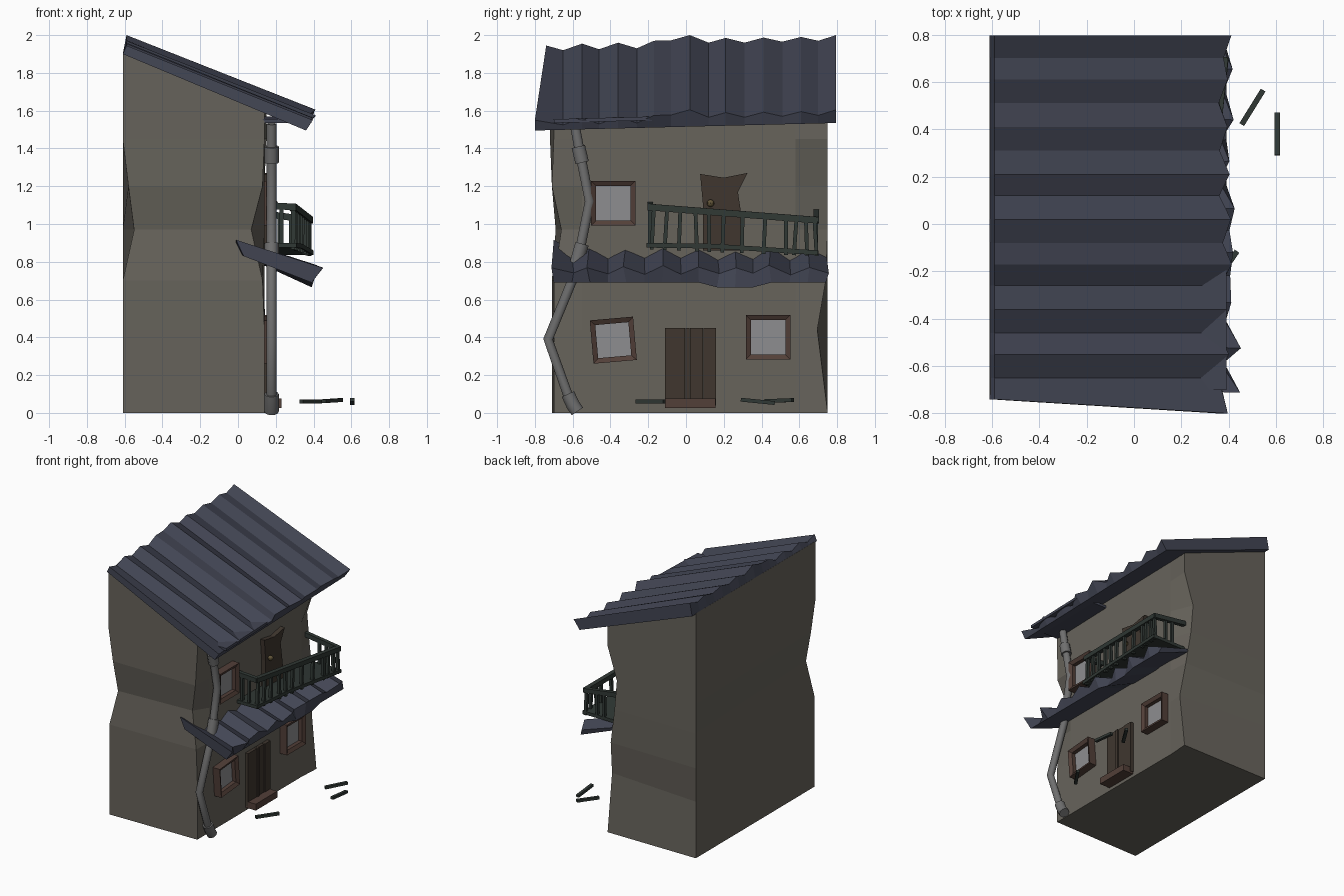
import bpy, bmesh, math, random
from mathutils import Vector, Matrix

if "Cube" in bpy.data.objects:
    bpy.data.objects.remove(bpy.data.objects["Cube"])

random.seed(4)


def material(name, rgb):
    m = bpy.data.materials.new(name)
    m.diffuse_color = (*rgb, 1)
    m.use_nodes = True
    m.node_tree.nodes["Principled BSDF"].inputs["Base Color"].default_value = m.diffuse_color
    return m


PLASTER = material("plaster", (0.135, 0.125, 0.105))
METAL = material("roof_metal", (0.055, 0.06, 0.088))
WOOD = material("dark_wood", (0.05, 0.037, 0.028))
TRIM = material("red_trim", (0.085, 0.05, 0.04))
GREEN = material("green_paint", (0.03, 0.04, 0.035))
PIPE = material("pipe_grey", (0.16, 0.16, 0.16))
GLASS = material("glass", (0.27, 0.27, 0.28))
BRASS = material("brass", (0.12, 0.09, 0.04))


def make(name, verts, faces, mat):
    me = bpy.data.meshes.new(name)
    me.from_pydata([tuple(v) for v in verts], [], faces)
    bm = bmesh.new()
    bm.from_mesh(me)
    bmesh.ops.recalc_face_normals(bm, faces=bm.faces[:])
    bm.to_mesh(me)
    bm.free()
    me.materials.append(mat)
    ob = bpy.data.objects.new(name, me)
    bpy.context.collection.objects.link(ob)
    return ob


def loft(name, rings, mat):
    """Closed skin through rings of equal point count, with end caps."""
    n = len(rings[0])
    faces = [(r * n + i, r * n + (i + 1) % n, (r + 1) * n + (i + 1) % n, (r + 1) * n + i)
             for r in range(len(rings) - 1) for i in range(n)]
    faces += [tuple(range(n)), tuple(range((len(rings) - 1) * n, len(rings) * n))]
    return make(name, [p for ring in rings for p in ring], faces, mat)


def panel(name, outline, x0, x1, mat):
    """Extrude a (y, z) outline along x."""
    return loft(name, [[(x, y, z) for y, z in outline] for x in (x0, x1)], mat)


def rect(y0, y1, z0, z1):
    return [(y0, z0), (y1, z0), (y1, z1), (y0, z1)]


def beam(name, a, b, w, h, mat):
    """Rectangular bar from a to b."""
    a, b = Vector(a), Vector(b)
    d = (b - a).normalized()
    up = Vector((0, 0, 1)) if abs(d.z) < 0.7 else Vector((1, 0, 0))
    s = d.cross(up).normalized()
    u = s.cross(d)
    return loft(name, [[p + s * w / 2 * i + u * h / 2 * j
                        for i, j in ((-1, -1), (1, -1), (1, 1), (-1, 1))] for p in (a, b)], mat)


def tube(name, path, r, sides=10):
    """Round pipe along a (y, z) path, mitred at the bends."""
    pts = [Vector((0.178, y, z)) for y, z in path]
    rings = []
    for i, p in enumerate(pts):
        t = (pts[min(i + 1, len(pts) - 1)] - pts[max(i - 1, 0)]).normalized()
        u = Vector((1, 0, 0))
        v = t.cross(u)
        rings.append([p + r * (math.cos(2 * math.pi * k / sides) * u
                               + math.sin(2 * math.pi * k / sides) * v) for k in range(sides)])
    ob = loft(name, rings, PIPE)
    bpy.context.view_layer.objects.active = ob
    ob.select_set(True)
    bpy.ops.object.shade_smooth_by_angle(angle=math.radians(40))
    ob.select_set(False)


# Crooked house walls: four corners plus two facade columns per level
def wall_ring(z, a=(0.14, -0.70), b=(0.15, 0.75), d=(-0.61, -0.71)):
    pts = [a, (0.14, -0.55), (0.14, 0.58), b, (-0.61, 0.75), d]
    return [(x, y, z if z is not None else 1.905 - 0.39 * (x + 0.61)) for x, y in pts]


loft("house_walls", [
    wall_ring(0),
    wall_ring(0.44, b=(0.15, 0.695)),
    wall_ring(0.70, a=(0.13, -0.70), b=(0.13, 0.74)),
    wall_ring(0.97, a=(0.07, -0.66), b=(0.09, 0.75), d=(-0.55, -0.69)),
    wall_ring(1.20, a=(0.13, -0.71), b=(0.07, 0.75), d=(-0.58, -0.71)),
    wall_ring(1.45, d=(-0.61, -0.72)),
    wall_ring(None, d=(-0.61, -0.72))], PLASTER)

# Main roof: pleated top on a flat underside
roof = [(-0.74, 1.945), (-0.65, 1.92), (-0.55, 1.955), (-0.46, 1.925), (-0.36, 1.96),
        (-0.26, 1.93), (-0.17, 1.97), (-0.08, 1.972), (0.02, 2.0), (0.12, 1.96), (0.21, 1.985),
        (0.31, 1.96), (0.41, 1.987), (0.51, 1.965), (0.61, 1.99), (0.70, 1.97), (0.795, 2.0)]
rings = []
for i, (y, z) in enumerate(roof):
    ye = -0.80 if i == 0 else y
    xe = (0.40 if i % 2 == 0 else 0.365) + random.uniform(-0.01, 0.015)
    rings.append([(-0.59, y, z), (xe, ye, z - 0.395), (0.36, ye, 1.495 + 0.025 * (ye + 0.8)),
                  (-0.61, y, 1.90)])
loft("main_roof", rings, METAL)

# Loose sheet tucked under the eave
beam("eave_sheet", (0.24, -0.70, 1.545), (0.24, -0.15, 1.56), 0.30, 0.02, METAL).rotation_euler = (0, 0, 0)

# Awning between the floors: ragged pleats
rings = []
for i in range(16):
    y = -0.70 + 1.44 * i / 15
    peak = i % 2 == 0
    xe = (0.42 if peak else 0.37) + random.uniform(-0.02, 0.04)
    j = random.uniform(-0.01, 0.01)
    zt = (0.91 if peak else 0.86) + j
    rings.append([(-0.01, y, zt), (xe, y + random.uniform(-0.02, 0.02), zt - 0.33 * xe),
                  (0.39, y, 0.69 - (0.025 if 8 < i < 12 else 0)), (0.03, y, 0.83)])
loft("awning", rings, METAL)


# Windows: tilted square frame and glass
def window(name, cy, cz, size, tilt):
    rot = Matrix.Rotation(tilt, 2)

    def square(s, x):
        out = []
        for p in ((-s, -s), (s, -s), (s, s), (-s, s)):
            q = rot @ Vector(p)
            out.append((x, cy + q.x, cz + q.y))
        return out
    o, i = size / 2, size / 2 - 0.027
    verts = square(o, 0.11) + square(o, 0.20) + square(i, 0.185) + square(i, 0.11)
    faces = [(r * 4 + k, r * 4 + (k + 1) % 4, (r + 1) % 4 * 4 + (k + 1) % 4, (r + 1) % 4 * 4 + k)
             for r in range(4) for k in range(4)]
    make(name + "_frame", verts, faces, TRIM)
    loft(name + "_glass", [square(i, 0.12), square(i, 0.155)], GLASS)


window("lower_left_window", -0.385, 0.385, 0.23, math.radians(5))
window("lower_right_window", 0.435, 0.40, 0.235, 0)
window("upper_window", -0.385, 1.11, 0.235, 0)

# Planked ground door and step
for k, (y0, y1, x) in enumerate([(-0.11, -0.005, 0.165), (-0.002, 0.018, 0.172),
                                 (0.021, 0.09, 0.163), (0.093, 0.16, 0.168)]):
    panel(f"door_plank_{k}", rect(y0, y1, 0.04, 0.45), 0.11, x, WOOD)
panel("door_step", rect(-0.11, 0.155, 0.025, 0.075), 0.13, 0.23, TRIM)

# Warped balcony door with knob
panel("balcony_door", [(0.09, 0.86), (0.31, 0.86), (0.30, 1.0), (0.275, 1.17), (0.325, 1.27),
                       (0.20, 1.245), (0.075, 1.265), (0.09, 1.1)], 0.07, 0.175, WOOD)
bpy.ops.mesh.primitive_uv_sphere_add(segments=8, ring_count=6, radius=0.02, location=(0.19, 0.13, 1.11))
bpy.context.object.name = "door_knob"
bpy.context.object.data.materials.append(BRASS)


# Sagging balcony: floor, rails and balusters
def front(y, z0, z1):
    t = (y + 0.2) / 0.9
    return (0.29 + 0.09 * t, y, z0 + (z1 - z0) * t)


loft("balcony_floor", [[(0.10, y, zb), (xf, y, zb), (xf, y, zb + 0.025), (0.10, y, zb + 0.025)]
                       for y, xf, zb in ((-0.21, 0.31, 0.875), (0.15, 0.34, 0.87), (0.70, 0.40, 0.835))], GREEN)
beam("front_rail", front(-0.20, 1.09, 1.02), front(0.70, 1.09, 1.02), 0.035, 0.035, GREEN)
beam("left_rail", (0.12, -0.19, 1.10), (0.30, -0.19, 1.09), 0.03, 0.035, GREEN)
beam("right_rail", (0.10, 0.69, 1.06), (0.39, 0.69, 1.02), 0.03, 0.035, GREEN)
for k, y in enumerate((-0.17, -0.10, -0.03, 0.05, 0.12, 0.20, 0.30, 0.42, 0.53, 0.585, 0.635, 0.68)):
    lean = random.uniform(-0.015, 0.015)
    beam(f"baluster_{k}", front(y + lean, 0.865, 0.83), front(y, 1.09, 1.02), 0.02, 0.022, GREEN)
for k, x in enumerate((0.17, 0.23)):
    beam(f"left_baluster_{k}", (x, -0.19, 0.88), (x, -0.19, 1.09), 0.02, 0.02, GREEN)
    beam(f"right_baluster_{k}", (x + 0.05, 0.69, 0.85), (x + 0.05, 0.69, 1.04), 0.02, 0.02, GREEN)

# Bent drainpipe with collars
tube("drainpipe_upper", [(-0.59, 1.53), (-0.56, 1.37), (-0.51, 1.12), (-0.56, 0.87), (-0.58, 0.78)], 0.027)
tube("drainpipe_lower", [(-0.57, 0.78), (-0.73, 0.39), (-0.62, 0.08), (-0.585, 0.01)], 0.027)
for k, path in enumerate([[(-0.57, 1.41), (-0.55, 1.325)], [(-0.55, 0.895), (-0.58, 0.79)],
                          [(-0.625, 0.10), (-0.60, 0.045), (-0.575, 0.008)]]):
    tube(f"pipe_collar_{k}", path, 0.038)

# Broken balusters lying in front
for k, (a, b) in enumerate([((0.455, 0.42, 0.062), (0.545, 0.565, 0.068)),
                            ((0.605, 0.29, 0.07), (0.605, 0.47, 0.052)),
                            ((0.335, -0.26, 0.06), (0.435, -0.115, 0.06))]):
    beam(f"fallen_baluster_{k}", a, b, 0.023, 0.02, GREEN)
